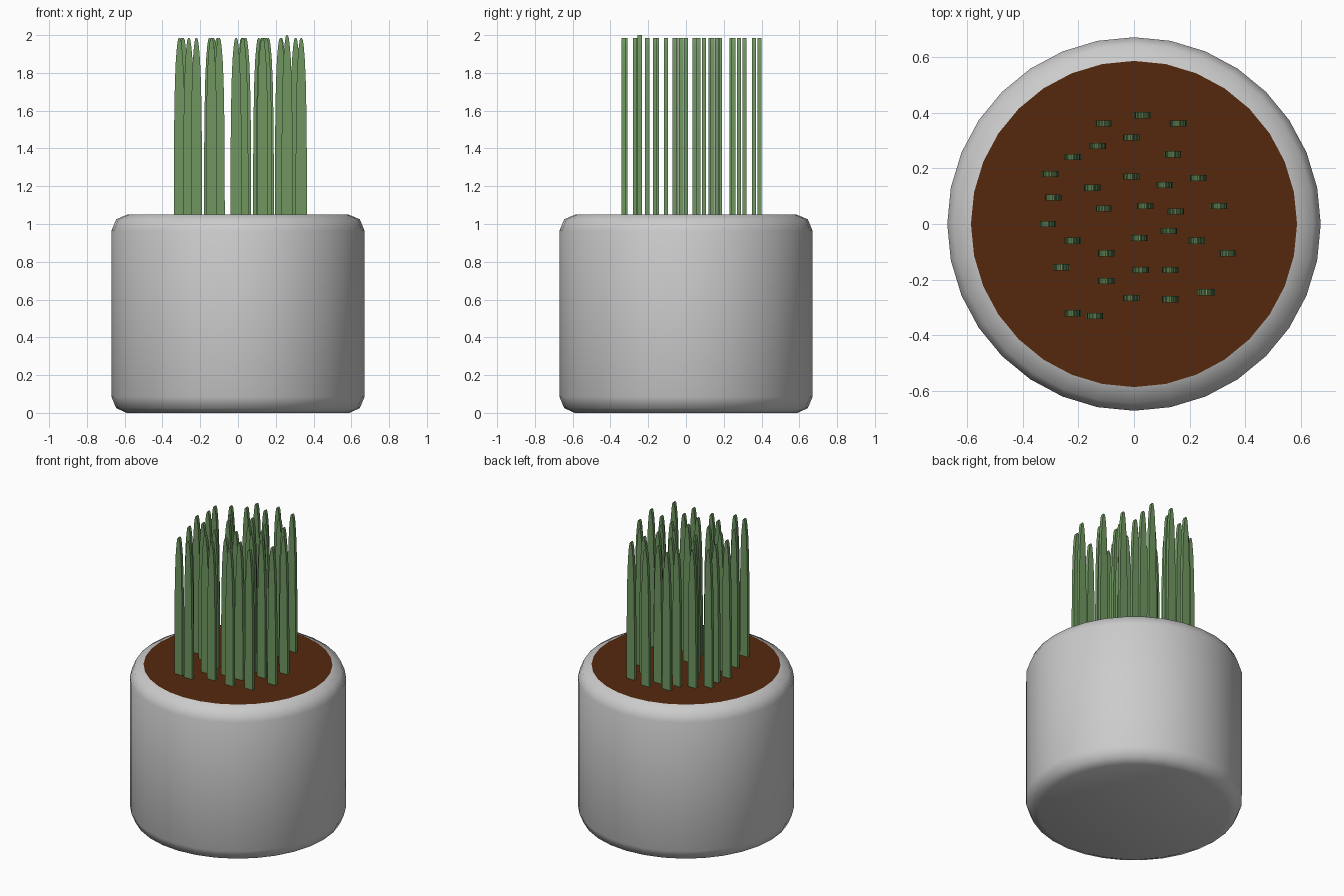
import bpy, bmesh, math

if "Cube" in bpy.data.objects:
    bpy.data.objects.remove(bpy.data.objects["Cube"])

SIDES = 32
TOP = 1.05


def material(name, color):
    m = bpy.data.materials.new(name)
    m.diffuse_color = (*color, 1)
    m.use_nodes = True
    m.node_tree.nodes["Principled BSDF"].inputs["Base Color"].default_value = m.diffuse_color
    return m


def finish(bm, name, mat=None, angle=30):
    bmesh.ops.recalc_face_normals(bm, faces=bm.faces)
    me = bpy.data.meshes.new(name)
    bm.to_mesh(me)
    bm.free()
    ob = bpy.data.objects.new(name, me)
    bpy.context.collection.objects.link(ob)
    if mat:
        me.materials.append(mat)
    bpy.ops.object.select_all(action='DESELECT')
    ob.select_set(True)
    bpy.context.view_layer.objects.active = ob
    bpy.ops.object.shade_smooth_by_angle(angle=math.radians(angle))
    return ob


def ring(bm, r, z):
    return [bm.verts.new((r * math.sin(2 * math.pi * i / SIDES),
                          r * math.cos(2 * math.pi * i / SIDES), z)) for i in range(SIDES)]


def bridge(bm, a, b):
    n = len(a)
    for i in range(n):
        bm.faces.new((a[i], a[(i + 1) % n], b[(i + 1) % n], b[i]))


# Pot: round body with bevelled bottom and rim
bm = bmesh.new()
profile = [(0.59, 0), (0.645, 0.025), (0.67, 0.085), (0.67, 0.965), (0.645, 1.025), (0.585, TOP)]
rings = [ring(bm, r, z) for r, z in profile]
for a, b in zip(rings, rings[1:]):
    bridge(bm, a, b)
bm.faces.new(rings[0])
finish(bm, "pot", angle=50)

# Soil: disc filling the rim
bm = bmesh.new()
bm.faces.new(ring(bm, 0.585, TOP))
soil = finish(bm, "soil", material("soil_brown", (0.09, 0.022, 0.004)))
if soil.data.polygons[0].normal.z < 0:
    soil.data.flip_normals()

# Grass blades: flat strips tapering to a rounded tip
green = material("blade_green", (0.16, 0.31, 0.12))
BLADE = [(0.030, 1.03), (0.0295, 1.35), (0.027, 1.6), (0.024, 1.75), (0.019, 1.87),
         (0.013, 1.94), (0.008, 1.975), (0.003, 1.985)]
HALF_DEPTH = 0.011
SPOTS = [(-.11, .36), (.03, .39), (.16, .36), (-.01, .31), (-.13, .28), (-.22, .24), (.14, .25),
         (-.30, .18), (-.01, .17), (.11, .14), (.23, .165), (-.15, .13), (-.29, .095), (-.11, .055),
         (.04, .065), (.15, .045), (.305, .065), (-.31, 0), (-.22, -.06), (.02, -.05), (.125, -.025),
         (.225, -.06), (-.10, -.105), (.335, -.105), (-.26, -.155), (.025, -.165), (.13, -.165),
         (-.10, -.205), (-.01, -.265), (.13, -.27), (.26, -.245), (-.22, -.32), (-.14, -.33)]

bm = bmesh.new()
for x, y in SPOTS:
    lift = 0.015 if (x, y) == (.26, -.245) else 0
    loops = [[bm.verts.new((x + sx * w, y + sy * HALF_DEPTH, z + lift))
              for sx, sy in ((-1, -1), (1, -1), (1, 1), (-1, 1))] for w, z in BLADE]
    for a, b in zip(loops, loops[1:]):
        bridge(bm, a, b)
    bm.faces.new(loops[0])
    bm.faces.new(loops[-1])
finish(bm, "grass_blades", green)
